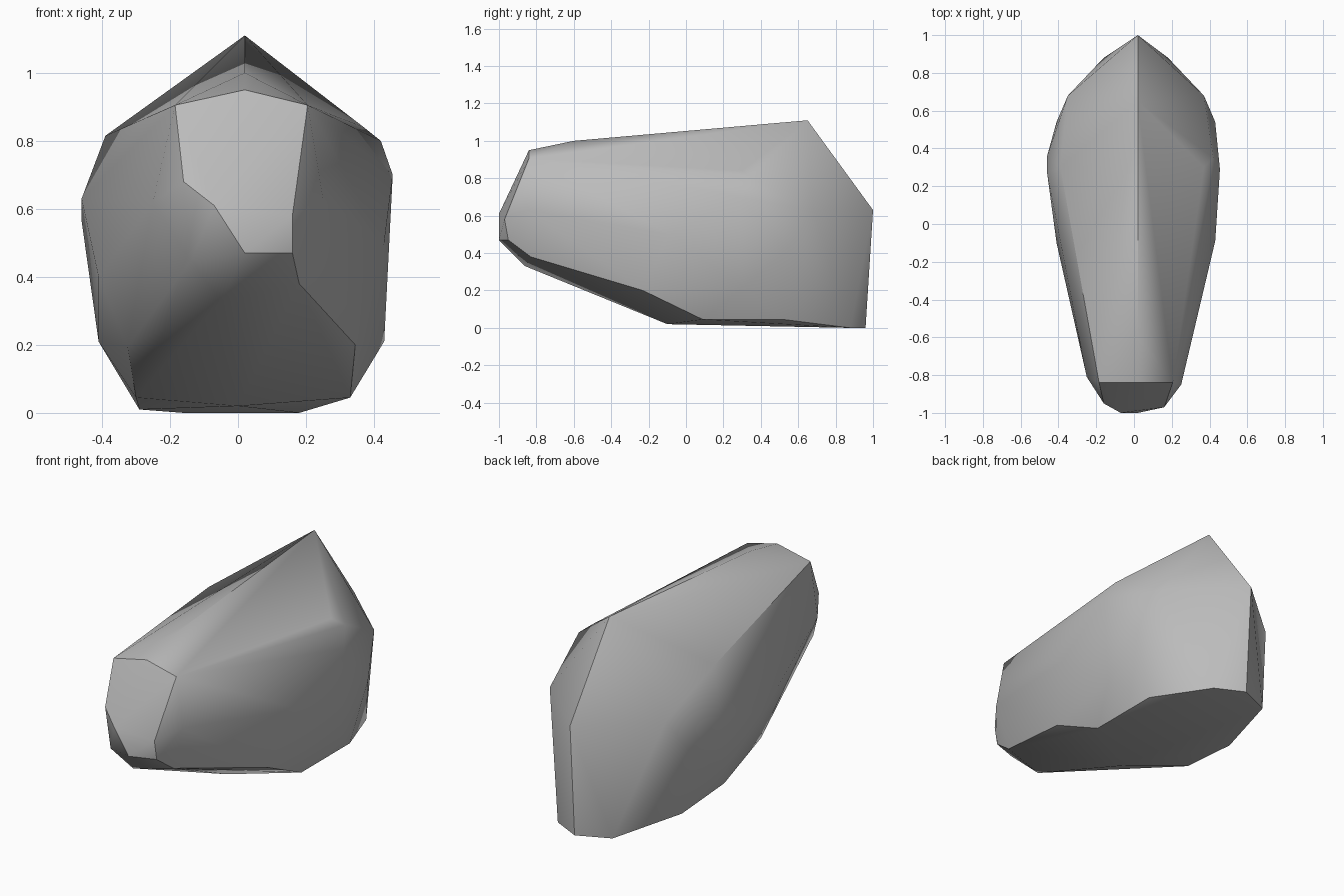
import bpy
import bmesh
import math

cube = bpy.data.objects.get("Cube")
if cube:
    bpy.data.objects.remove(cube, do_unlink=True)


def make_material(name, colour):
    material = bpy.data.materials.new(name)
    material.use_nodes = True
    material.diffuse_color = colour
    material.node_tree.nodes["Principled BSDF"].inputs["Base Color"].default_value = colour
    return material


def make_boulder(name, corner_groups, material, smooth_angle):
    """Wrap a convex skin around the corner points and shade it softly."""
    mesh = bpy.data.meshes.new(name)
    bm = bmesh.new()
    for group in corner_groups:
        for corner in group:
            bm.verts.new(corner)
    hull = bmesh.ops.convex_hull(bm, input=bm.verts[:])
    # Drop any corner that ended up inside the skin
    loose = [v for v in bm.verts if not v.link_faces]
    bmesh.ops.delete(bm, geom=loose, context="VERTS")
    # Merge nearly flat neighbouring triangles into broad facets
    bmesh.ops.dissolve_limit(bm, angle_limit=math.radians(1),
                             verts=bm.verts[:], edges=bm.edges[:])
    bmesh.ops.recalc_face_normals(bm, faces=bm.faces[:])
    bm.to_mesh(mesh)
    bm.free()
    mesh.materials.append(material)
    boulder = bpy.data.objects.new(name, mesh)
    bpy.context.collection.objects.link(boulder)
    bpy.ops.object.select_all(action="DESELECT")
    boulder.select_set(True)
    bpy.context.view_layer.objects.active = boulder
    bpy.ops.object.shade_smooth_by_angle(angle=math.radians(smooth_angle))
    return boulder


# Crest running from the nose over the peak and down the back
crest = [(.02, -.84, .95), (.02, -.6, 1), (.02, .65, 1.11),
         (.02, 1, .63), (.02, .96, 0)]

# Blunt nose facet and the corners around it
nose = [(-.185, -.84, .905), (.205, -.84, .905), (-.16, -.95, .68),
        (-.07, -1, .61), (.02, -1, .47), (.16, -.95, .47), (.16, -.97, .58),
        (.25, -.85, .63), (-.25, -.81, .62), (-.14, -.93, .445)]

# Left flank: shoulder, belly and rear corner
left_flank = [(.37, .3, .84), (.42, .35, .8), (.455, .29, .7),
              (.43, -.09, .5), (.43, .3, .21), (.43, .54, .42),
              (.37, .68, .63)]

# Right flank, slightly different from the left
right_flank = [(-.35, .3, .84), (-.39, .3, .815), (-.46, .27, .63),
               (-.46, .36, .565), (-.41, -.1, .4), (-.41, .25, .21),
               (-.41, .54, .42), (-.35, .68, .63)]

# Flat underside with its sloping front
underside = [(-.05, -.86, .33), (.18, -.83, .38), (.345, -.23, .2),
             (-.325, -.2, .195), (0, -.1, .02), (.33, .09, .045),
             (.33, .52, .045), (.18, .88, 0), (-.3, .09, .045),
             (-.29, .45, .01), (-.16, .88, 0)]

stone_grey = make_material("stone grey", (.5, .5, .5, 1))
make_boulder("boulder", [crest, nose, left_flank, right_flank, underside],
             stone_grey, smooth_angle=30)
